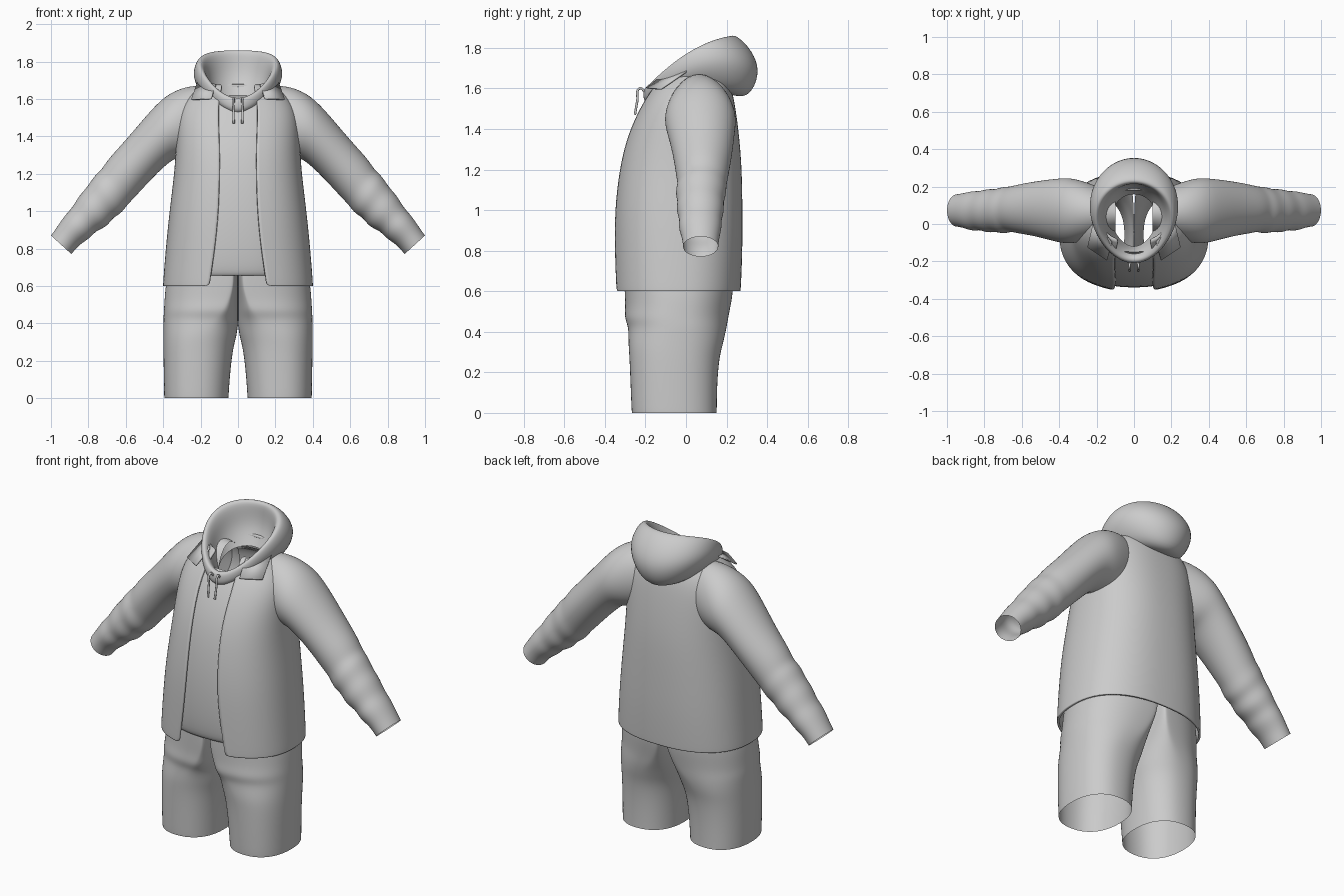
import bpy, bmesh
from math import sin, cos, pi, asin

cube = bpy.data.objects.get("Cube")
if cube:
    bpy.data.objects.remove(cube)

grey = bpy.data.materials.new("cloth grey")
grey.use_nodes = True
grey.diffuse_color = (0.6, 0.6, 0.6, 1)
grey.node_tree.nodes["Principled BSDF"].inputs["Base Color"].default_value = (0.6, 0.6, 0.6, 1)


def finish(name, bm, levels=2, mirror=False, thick=0.0):
    """Turn a bmesh into a smooth object with the usual modifiers."""
    bmesh.ops.recalc_face_normals(bm, faces=bm.faces)
    for f in bm.faces:
        f.smooth = True
    me = bpy.data.meshes.new(name)
    bm.to_mesh(me)
    bm.free()
    me.materials.append(grey)
    ob = bpy.data.objects.new(name, me)
    bpy.context.collection.objects.link(ob)
    if mirror:
        ob.modifiers.new("mirror", 'MIRROR')
    if levels:
        s = ob.modifiers.new("smooth", 'SUBSURF')
        s.levels = s.render_levels = levels
    if thick:
        s = ob.modifiers.new("thickness", 'SOLIDIFY')
        s.thickness = thick
    return ob


def loft(rings, closed=True):
    """Skin a list of equal point rings."""
    bm = bmesh.new()
    rows = [[bm.verts.new(p) for p in r] for r in rings]
    n = len(rows[0])
    for a, b in zip(rows, rows[1:]):
        for i in range(n if closed else n - 1):
            j = (i + 1) % n
            bm.faces.new((a[i], a[j], b[j], b[i]))
    return bm


def power(v, n):
    return (1 if v >= 0 else -1) * abs(v) ** (2 / n)


def body_ring(z, w, yf, yb, gap=0.0, n=2.4, count=32):
    """Rounded body section; a gap leaves it open at the front."""
    t0 = asin((gap / w) ** (n / 2)) if gap else 0
    pts = []
    for i in range(count):
        t = t0 + (2 * pi - 2 * t0) * i / (count - 1 if gap else count)
        pts.append((w * power(sin(t), n),
                    (yf + yb) / 2 - (yb - yf) / 2 * power(cos(t), n), z))
    return pts


# Jacket: height, half width, front, back, half opening
JACKET = [(0.60, .402, -.355, .27, .155), (0.62, .402, -.357, .272, .153),
          (0.80, .388, -.36, .28, .125), (1.00, .368, -.358, .28, .105),
          (1.20, .342, -.335, .277, .10), (1.35, .332, -.30, .265, .10),
          (1.47, .33, -.25, .25, .105), (1.56, .31, -.20, .235, .105),
          (1.63, .255, -.15, .215, .10), (1.68, .18, -.10, .19, .08)]
finish("jacket_body", loft([body_ring(*r) for r in JACKET], False), thick=0.012)

# Shirt under the jacket, drawn in at its hem
shirt = [body_ring(0.655, .35, -.315, .24), body_ring(0.67, .355, -.33, .24)]
shirt += [body_ring(z, w - .025, f + .018, b - .025) for z, w, f, b, g in JACKET[2:8]]
shirt.append(body_ring(1.60, .2, -.15, .18))
finish("shirt", loft(shirt))

# Sleeve: upper point, lower point, front and back of each section
SLEEVE = [(.10, 1.66, .10, 1.36, -.04, .16), (.24, 1.682, .21, 1.30, -.08, .215),
          (.37, 1.635, .30, 1.285, -.11, .25), (.46, 1.55, .35, 1.28, -.10, .245),
          (.60, 1.38, .45, 1.185, -.065, .23), (.70, 1.275, .55, 1.075, -.05, .21),
          (.73, 1.22, .59, 1.035, -.04, .20), (.77, 1.19, .625, .985, -.055, .20),
          (.805, 1.13, .67, .965, -.04, .185), (.85, 1.085, .70, .915, -.05, .19),
          (.885, 1.02, .76, .895, -.03, .175), (.925, .98, .79, .855, -.04, .178),
          (.965, .92, .85, .82, -.02, .165), (1.0, .87, .89, .77, -.015, .16)]


def sleeve_ring(ux, uz, lx, lz, yf, yb, count=24):
    pts = []
    for i in range(count):
        t = 2 * pi * i / count
        k = (1 + cos(t)) / 2
        pts.append((lx + (ux - lx) * k, (yf + yb) / 2 + (yb - yf) / 2 * sin(t),
                    lz + (uz - lz) * k))
    return pts


finish("sleeves", loft([sleeve_ring(*r) for r in SLEEVE]), mirror=True)

# Trousers: height, outer x, middle x, inner x, front, back
LEG = [(0, .395, .225, .05, -.268, .153), (.02, .396, .225, .049, -.27, .153),
       (.15, .398, .22, .04, -.275, .155), (.27, .40, .21, .025, -.28, .165),
       (.335, .40, .19, .006, -.285, .182), (.39, .40, .155, 0, -.285, .195),
       (.43, .40, .12, 0, -.288, .203), (.47, .398, .09, 0, -.305, .21),
       (.52, .395, .06, 0, -.30, .22), (.60, .39, .03, 0, -.305, .235),
       (.70, .37, .03, 0, -.305, .235)]


def leg_ring(z, outer, mid, inner, yf, yb, count=28):
    pts = []
    for i in range(count):
        t = 2 * pi * i / count
        c = power(cos(t), 2.3)
        x = mid + c * (outer - mid if c > 0 else mid - inner)
        pts.append((x, (yf + yb) / 2 + (yb - yf) / 2 * power(sin(t), 2.3), z))
    return pts


finish("trousers", loft([leg_ring(*r) for r in LEG]), mirror=True)

# Hood: half width, front y, back y, front z, back z, lift of the sides
HOOD = [(.15, -.16, .19, 1.50, 1.58, .05), (.185, -.20, .29, 1.53, 1.545, .08),
        (.225, -.21, .345, 1.545, 1.61, .09), (.243, -.212, .365, 1.565, 1.71, .085),
        (.235, -.21, .31, 1.59, 1.81, .065), (.215, -.20, .245, 1.605, 1.865, .055),
        (.19, -.18, .215, 1.605, 1.86, .045), (.17, -.165, .215, 1.59, 1.80, .035),
        (.155, -.14, .21, 1.56, 1.71, .03), (.12, -.12, .16, 1.48, 1.62, .02)]


def hood_ring(w, yf, yb, zf, zb, lift, count=32):
    pts = []
    for i in range(count):
        t = 2 * pi * i / count
        s = (1 - cos(t)) / 2
        x = w * sin(t) * (1 - 0.2 * (1 - s) ** 2) * 1.04
        pts.append((x, yf + (yb - yf) * s, zf + (zb - zf) * s + lift * 4 * s * (1 - s)))
    return pts


finish("hood", loft([hood_ring(*r) for r in HOOD]))

# Collar points of the jacket
bm = bmesh.new()
corners = [(.215, .02, 1.70), (.25, -.125, 1.60), (.145, -.195, 1.605), (.12, -.10, 1.68)]
bm.faces.new([bm.verts.new(p) for p in corners])
finish("collar", bm, levels=0, mirror=True, thick=0.008)

# Drawstrings hanging from the hood
for side, x in (("left", .025), ("right", -.025)):
    cu = bpy.data.curves.new(side + "_drawstring", 'CURVE')
    cu.dimensions = '3D'
    cu.bevel_depth = 0.006
    cu.use_fill_caps = True
    sp = cu.splines.new('BEZIER')
    path = [(x * .8, -.20, 1.58), (x, -.228, 1.60), (x, -.24, 1.54), (x * .9, -.252, 1.47)]
    sp.bezier_points.add(len(path) - 1)
    for bp, p in zip(sp.bezier_points, path):
        bp.co = p
        bp.handle_left_type = bp.handle_right_type = 'AUTO'
    cu.materials.append(grey)
    bpy.context.collection.objects.link(bpy.data.objects.new(side + "_drawstring", cu))
